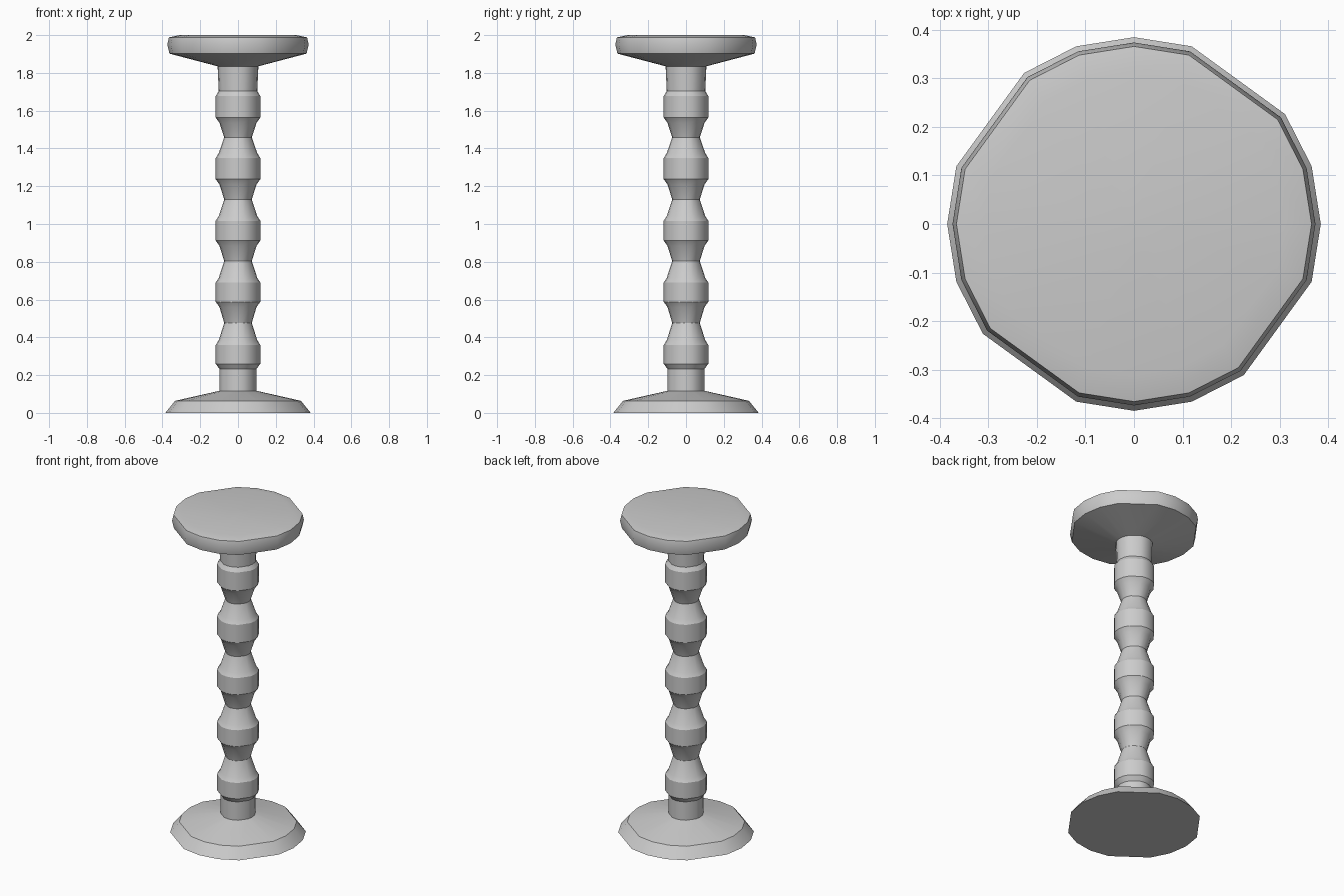
import bpy, bmesh
from math import cos, sin, radians

if "Cube" in bpy.data.objects:
    bpy.data.objects.remove(bpy.data.objects["Cube"])

# Low-poly ring: 20 steps of 18 degrees with four corners dropped
ANGLES = [radians(a) for a in range(0, 360, 18) if a not in (54, 144, 234, 324)]


def lathe(name, profile):
    """Revolve (radius, height) points; a zero radius closes to a single point."""
    bm = bmesh.new()
    rings = []
    for r, z in profile:
        if r == 0:
            rings.append([bm.verts.new((0, 0, z))])
        else:
            rings.append([bm.verts.new((r * cos(a), r * sin(a), z)) for a in ANGLES])
    n = len(ANGLES)
    for low, high in zip(rings, rings[1:]):
        for i in range(n):
            j = (i + 1) % n
            if len(low) == 1:
                bm.faces.new((low[0], high[j], high[i]))
            elif len(high) == 1:
                bm.faces.new((low[i], low[j], high[0]))
            else:
                bm.faces.new((low[i], low[j], high[j], high[i]))
    mesh = bpy.data.meshes.new(name)
    bm.to_mesh(mesh)
    bm.free()
    obj = bpy.data.objects.new(name, mesh)
    bpy.context.collection.objects.link(obj)
    bpy.ops.object.select_all(action='DESELECT')
    obj.select_set(True)
    bpy.context.view_layer.objects.active = obj
    bpy.ops.object.shade_smooth_by_angle(angle=radians(30))
    return obj


# Flared foot
lathe("base", [(0, 0), (0.385, 0), (0.333, 0.064), (0.098, 0.117)])

# Turned column: five chamfered beads with narrow necks between them
beads = [(0.26, 0.36), (0.588, 0.69), (0.912, 1.017), (1.237, 1.35), (1.563, 1.678)]
necks = [0.477, 0.803, 1.13, 1.459]
column = [(0.098, 0.117)]
for i, (bottom, top) in enumerate(beads):
    column += [(0.098, bottom - 0.028), (0.118, bottom), (0.118, top), (0.102, top + 0.025)]
    if i < len(necks):
        column.append((0.073, necks[i]))
column.append((0.108, 1.835))
lathe("column", column)

# Round top plate with a shallow dish and a small central boss
lathe("top_plate", [(0.108, 1.835), (0.363, 1.902), (0.374, 1.95), (0.366, 1.988),
                    (0.31, 2.0), (0.068, 1.985), (0, 1.995)])
